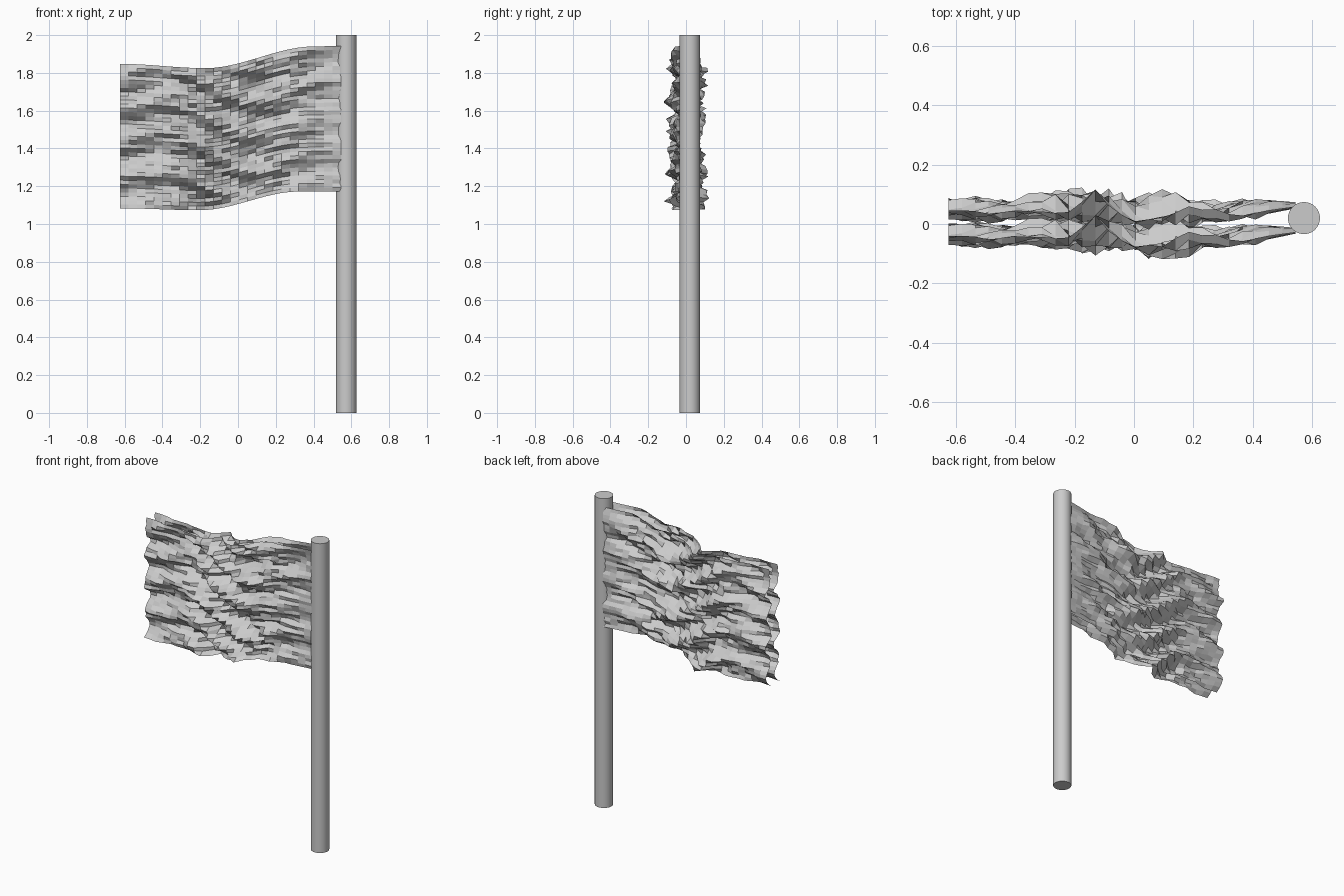
import bpy, bmesh, math
from mathutils import noise, Vector

if "Cube" in bpy.data.objects:
    bpy.data.objects.remove(bpy.data.objects["Cube"])


def interp(pts, x):
    # smooth interpolation through (x, value) pairs
    for (x0, a), (x1, b) in zip(pts, pts[1:]):
        if x <= x1:
            t = max(0, (x - x0) / (x1 - x0))
            t = t * t * (3 - 2 * t)
            return a + (b - a) * t
    return pts[-1][1]


LEFT, RIGHT = -0.625, 0.545
NX, NZ = 26, 36
BOTTOM = [(-0.625, 1.083), (-0.2, 1.073), (0.32, 1.172), (0.55, 1.172)]
TOP = [(-0.625, 1.848), (-0.17, 1.825), (0.4, 1.94), (0.55, 1.943)]
FOLD = [(-0.62, 1.57), (-0.35, 1.61), (0.08, 1.42), (0.5, 1.53)]
DEPTH = [(-0.625, 0.044), (-0.45, 0.046), (-0.15, 0.08), (0.15, 0.08),
         (0.35, 0.045), (0.55, 0.016)]
CENTRE = [(-0.625, 0.006), (-0.17, 0.008), (0.12, -0.008), (0.55, 0.02)]


def ripple(x, z):
    # slanting folds broken up by streaky noise
    s = z - interp(FOLD, x)
    wave = -math.sin(2 * math.pi * s / 0.18)
    streak = noise.noise(Vector((x * 5, 3.1, s * 15)))
    fine = noise.noise(Vector((x * 12, 8.7, z * 41)))
    return interp(DEPTH, x) * (0.5 * wave + 0.65 * streak + 0.65 * fine)


def sheet(name, offset):
    bm = bmesh.new()
    rows = []
    for j in range(NZ + 1):
        row = []
        for i in range(NX + 1):
            x = LEFT + (RIGHT - LEFT) * i / NX
            low, high = interp(BOTTOM, x), interp(TOP, x)
            z = low + (high - low) * j / NZ
            y = interp(CENTRE, x) + offset + ripple(x, z)
            row.append(bm.verts.new((x, y, z)))
        rows.append(row)
    for a, b in zip(rows, rows[1:]):
        for i in range(NX):
            quad = (a[i], a[i + 1], b[i + 1], b[i])
            bm.faces.new(quad if offset < 0 else quad[::-1])
    mesh = bpy.data.meshes.new(name)
    bm.to_mesh(mesh)
    bm.free()
    bpy.context.collection.objects.link(bpy.data.objects.new(name, mesh))


# the two cloth layers
sheet("flag_front", -0.043)
sheet("flag_back", 0.043)

# pole
bpy.ops.mesh.primitive_cylinder_add(vertices=32, radius=0.054, depth=2,
                                    location=(0.573, 0.02, 1))
pole = bpy.context.object
pole.name = "pole"
bpy.ops.object.shade_smooth_by_angle()
